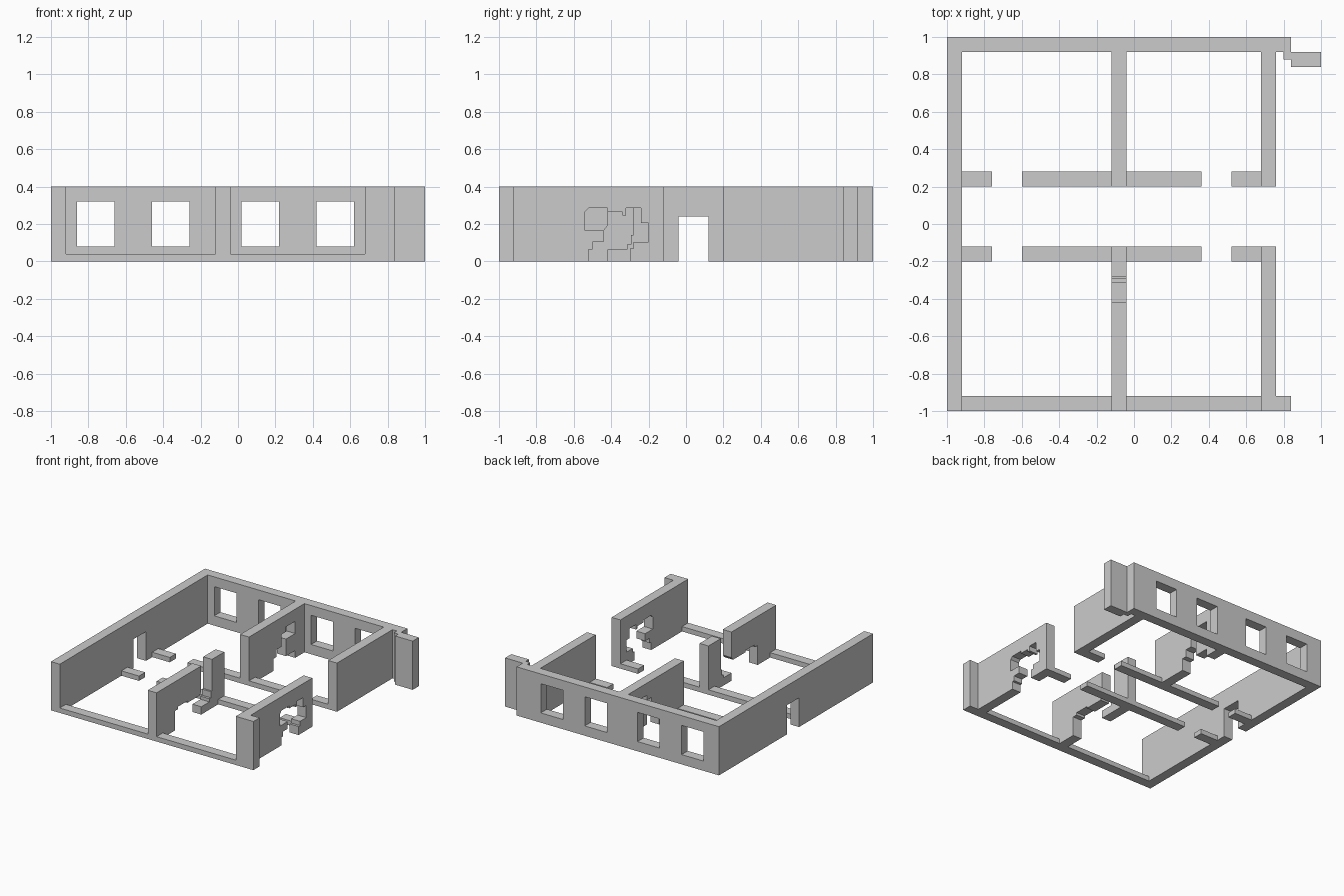
import bpy, bmesh
from mathutils import Vector

if "Cube" in bpy.data.objects:
    bpy.data.objects.remove(bpy.data.objects["Cube"])

H = 0.4      # full wall height
LOW = 0.04   # height of the sill walls


def extrude_loops(name, loops, to3d, direction):
    """Fill flat loops (outer first, then holes) and extrude them."""
    bm = bmesh.new()
    edges = []
    for loop in loops:
        vs = [bm.verts.new(to3d(a, b)) for a, b in loop]
        edges += [bm.edges.new((vs[i], vs[(i + 1) % len(vs)])) for i in range(len(vs))]
    bmesh.ops.triangle_fill(bm, edges=edges, use_beauty=True, use_dissolve=False)
    ext = bmesh.ops.extrude_face_region(bm, geom=bm.faces[:])
    moved = [g for g in ext["geom"] if isinstance(g, bmesh.types.BMVert)]
    bmesh.ops.translate(bm, verts=moved, vec=Vector(direction))
    bmesh.ops.recalc_face_normals(bm, faces=bm.faces[:])
    bmesh.ops.dissolve_limit(bm, angle_limit=0.01, verts=bm.verts[:], edges=bm.edges[:])
    me = bpy.data.meshes.new(name)
    bm.to_mesh(me)
    bm.free()
    ob = bpy.data.objects.new(name, me)
    bpy.context.collection.objects.link(ob)
    return ob


def rect(a0, a1, b0, b1):
    return [(a0, b0), (a1, b0), (a1, b1), (a0, b1)]


def side_wall(name, x0, x1, profile):
    """Wall along y, drawn as a (y, z) profile."""
    return extrude_loops(name, [profile], lambda y, z: (x0, y, z), (x1 - x0, 0, 0))


def plan_wall(name, outline, height):
    """Wall drawn as an (x, y) plan."""
    return extrude_loops(name, [outline], lambda x, y: (x, y, 0), (0, 0, height))


# Left outer wall with doorway
side_wall("left_wall", -1, -0.92, [
    (-1, 0), (-0.04, 0), (-0.04, 0.24), (0.12, 0.24), (0.12, 0), (0.92, 0),
    (0.92, H), (-1, H)])

# Back wall with four windows
windows = [rect(x, x + 0.2, 0.08, 0.32) for x in (-0.86, -0.46, 0.02, 0.42)]
extrude_loops("back_wall", [rect(-1, 0.84, 0, H)] + windows,
              lambda x, z: (x, 0.92, z), (0, 0.08, 0))

# Stepped stub at the back right corner
plan_wall("back_corner_stub", [
    (0.8, 0.92), (0.8, 0.88), (0.84, 0.88), (0.84, 0.84), (1, 0.84),
    (1, 0.92)], H)

# Low front sill and front right corner pier
plan_wall("front_sill_left", rect(-0.92, -0.12, -1, -0.92), LOW)
plan_wall("front_sill_right", rect(-0.04, 0.68, -1, -0.92), LOW)
plan_wall("front_corner_pier", rect(0.76, 0.84, -1, -0.92), H)

# Low corridor sills with door gaps
for side, y in (("front", -0.2), ("back", 0.2)):
    for i, (a, b) in enumerate([(-0.92, -0.76), (-0.6, -0.12), (-0.04, 0.36), (0.52, 0.68)]):
        plan_wall(f"{side}_corridor_sill_{i + 1}", rect(a, b, y, y + 0.08), LOW)

# Right wall, back half
side_wall("right_wall_back", 0.68, 0.76, rect(0.2, 0.92, 0, H))

# Right wall, front half with a broken opening
side_wall("right_wall_front", 0.68, 0.76, [
    (-1, 0), (-0.52, 0), (-0.52, 0.065), (-0.5, 0.065), (-0.5, 0.105),
    (-0.44, 0.105), (-0.44, 0.165), (-0.54, 0.165), (-0.54, 0.265),
    (-0.52, 0.285), (-0.42, 0.285), (-0.42, 0.265), (-0.34, 0.265),
    (-0.34, 0.245), (-0.32, 0.245), (-0.32, 0.285), (-0.24, 0.285),
    (-0.24, 0.205), (-0.2, 0.205), (-0.2, 0.105), (-0.28, 0.105),
    (-0.28, 0.07), (-0.3, 0.07), (-0.3, 0), (-0.12, 0), (-0.12, H), (-1, H)])

# Middle wall, front half: overhanging part and stepped pillar
side_wall("middle_wall_overhang", -0.12, -0.04, [
    (-1, 0), (-0.76, 0), (-0.76, 0.16), (-0.72, 0.16), (-0.72, 0.18),
    (-0.6, 0.18), (-0.6, 0.165), (-0.44, 0.165), (-0.42, 0.19), (-0.42, H), (-1, H)])
side_wall("middle_wall_pillar", -0.12, -0.04, [
    (-0.42, 0), (-0.12, 0), (-0.12, H), (-0.28, H), (-0.28, 0.14),
    (-0.295, 0.14), (-0.295, 0.09), (-0.315, 0.09), (-0.315, 0.064), (-0.42, 0.064)])

# Middle wall, back half with a broken opening
side_wall("middle_wall_back", -0.12, -0.04, [
    (0.2, 0), (0.52, 0), (0.52, 0.1), (0.56, 0.1), (0.56, 0.16), (0.62, 0.16),
    (0.62, 0.26), (0.68, 0.26), (0.68, 0.3), (0.8, 0.3), (0.8, 0.2), (0.68, 0.2),
    (0.68, 0.06), (0.8, 0.06), (0.8, 0), (0.92, 0), (0.92, H), (0.2, H)])
